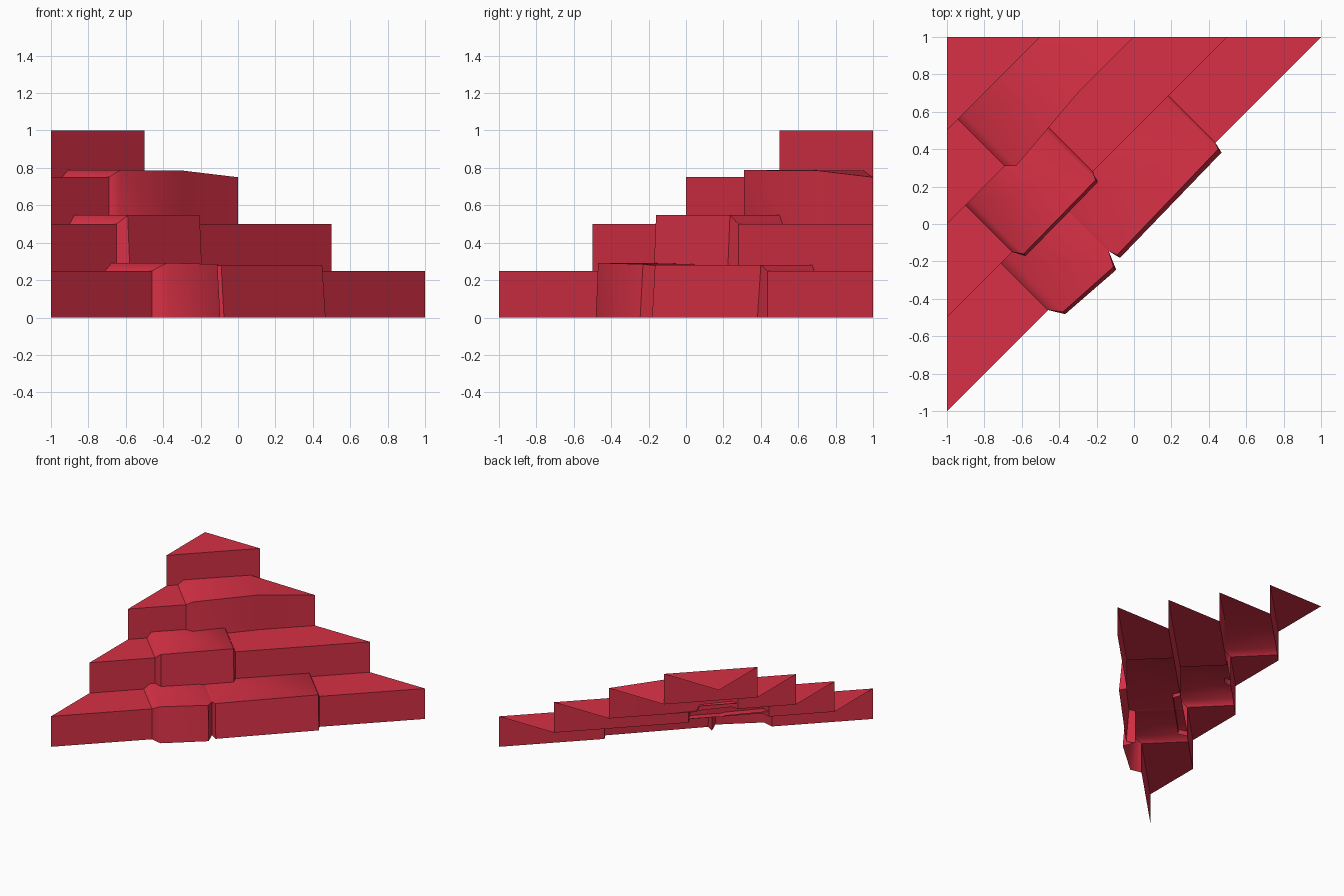
import bpy, bmesh

cube = bpy.data.objects.get("Cube")
if cube:
    bpy.data.objects.remove(cube, do_unlink=True)

RISE = 0.25
RUN = 0.25      # half the tread depth along x and y

red = bpy.data.materials.new("crimson_red")
red.use_nodes = True
red.diffuse_color = (0.68, 0.03, 0.06, 1)
red.node_tree.nodes["Principled BSDF"].inputs["Base Color"].default_value = red.diffuse_color


def stone(along, bulge, lift, lean=0.0, soft=False):
    """One cross-section of a step, placed along its diagonal edge."""
    return dict(along=along, bulge=bulge, lift=lift, lean=lean, soft=soft)


def build_step(name, level, stones):
    """Open tread and riser swept along the diagonal, with raised stones."""
    bm = bmesh.new()
    shift = level * 2 * RUN
    low = level * RISE
    high = low + RISE

    # inner, outer and foot points of each cross-section
    columns = [((-1, shift - 1 + 2 * RUN, high), (-1, shift - 1, high), (-1, shift - 1, low))]
    for s in stones:
        a, b, z = s["along"], s["bulge"], high + s["lift"]
        foot = b + s["lean"]
        columns.append(((a - RUN, a + shift + RUN, z),
                        (a + b, a + shift - b, z),
                        (a + foot, a + shift - foot, low)))
    end = 1 - shift
    columns.append(((end - 2 * RUN, 1, high), (end, 1, high), (end, 1, low)))

    rows = [[bm.verts.new(p) for p in col] for col in columns]
    for left, right in zip(rows, rows[1:]):
        for k in range(2):
            bm.faces.new((left[k], left[k + 1], right[k + 1], right[k]))

    # crisp edges, except over the rounded shoulders of the stones
    for edge in bm.edges:
        edge.smooth = False
    for row, s in zip(rows[1:], stones):
        bm.edges.get(row[:2]).smooth = s["lift"] > RISE / 9
        bm.edges.get(row[1:]).smooth = s["soft"]
    for face in bm.faces:
        face.smooth = True
    bmesh.ops.remove_doubles(bm, verts=bm.verts, dist=0.001)

    mesh = bpy.data.meshes.new(name)
    bm.to_mesh(mesh)
    bm.free()
    mesh.materials.append(red)
    bpy.context.collection.objects.link(bpy.data.objects.new(name, mesh))


# bottom step: a short stone beside a long one, with a notch between
build_step("bottom_step", 0, [
    stone(-0.46, 0, 0),
    stone(-0.425, 0.045, 0.042, 0.012, soft=True),
    stone(-0.17, 0.06, 0.035, 0.015),
    stone(-0.14, 0.005, 0.025),
    stone(-0.128, 0.038, 0.03, 0.015),
    stone(0.425, 0.025, 0.03, 0.018),
    stone(0.435, 0, 0),
])

# second step: one stone
build_step("second_step", 1, [
    stone(-0.65, 0, 0),
    stone(-0.625, 0.035, 0.047, 0.012),
    stone(-0.235, 0.03, 0.047, 0.012),
    stone(-0.22, 0, 0),
])

# third step: one stone tapering to the far end
build_step("third_step", 2, [
    stone(-0.69, 0, 0),
    stone(-0.66, 0.03, 0.038, soft=True),
    stone(-0.3, 0, 0.036, soft=True),
])

# plain triangular landing
build_step("top_step", 3, [])
